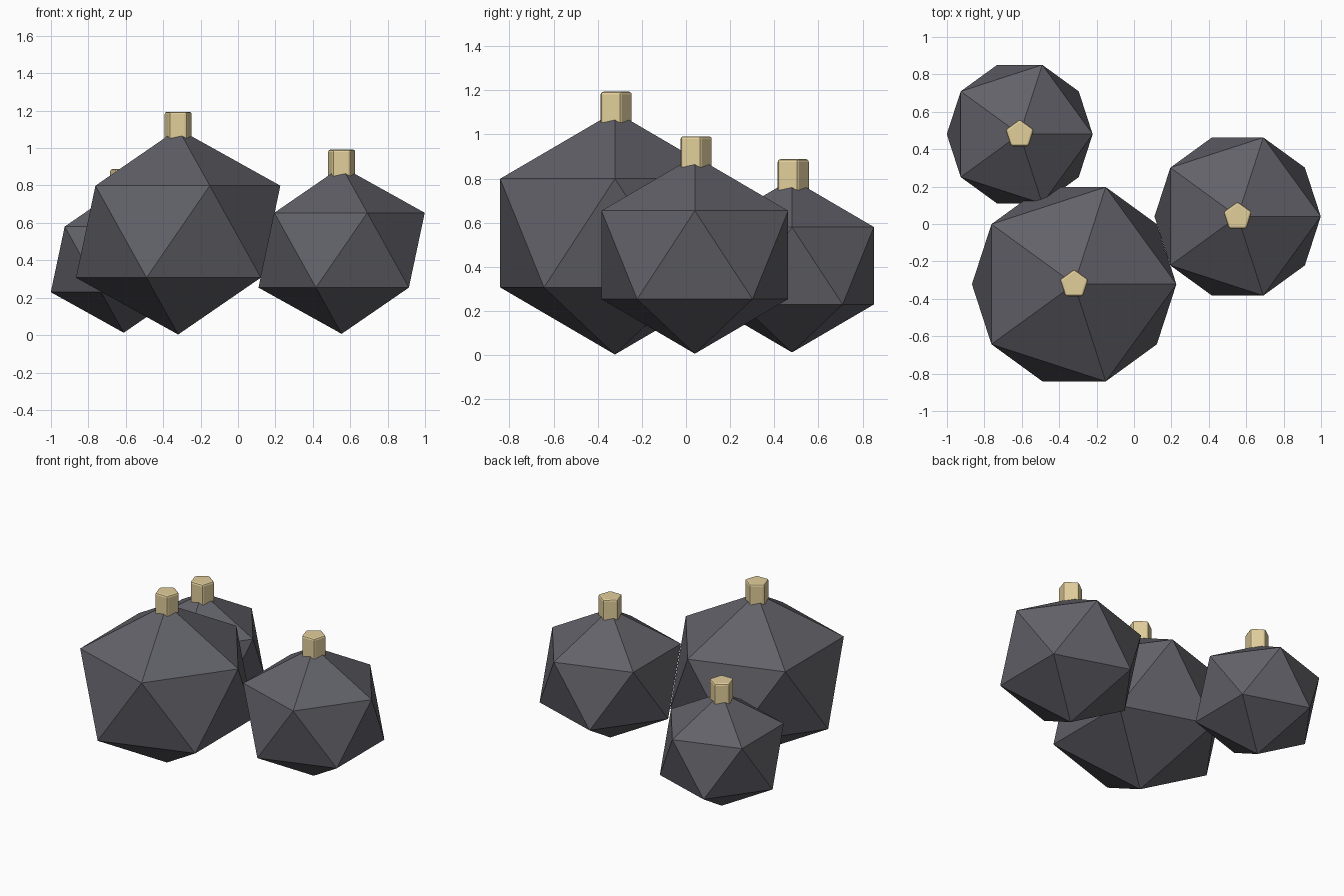
import bpy

if "Cube" in bpy.data.objects:
    bpy.data.objects.remove(bpy.data.objects["Cube"])


def material(name, color):
    m = bpy.data.materials.new(name)
    m.diffuse_color = color
    m.use_nodes = True
    m.node_tree.nodes["Principled BSDF"].inputs["Base Color"].default_value = m.diffuse_color
    return m


body_mat = material("charcoal", (0.12, 0.12, 0.14, 1))
stem_mat = material("tan", (0.76, 0.62, 0.33, 1))


def nut(label, x, y, z, radius):
    # Faceted body, slightly squashed
    bpy.ops.mesh.primitive_ico_sphere_add(subdivisions=1, radius=radius, location=(x, y, z))
    body = bpy.context.object
    body.name = label + "_body"
    body.scale.z = 0.9
    body.data.materials.append(body_mat)

    # Five-sided stem with softened edges, sunk into the top
    top = z + 0.9 * radius + 0.09
    depth = 0.16
    bpy.ops.mesh.primitive_cylinder_add(vertices=5, radius=0.08, depth=depth,
                                        location=(x, y, top - depth / 2))
    stem = bpy.context.object
    stem.name = label + "_stem"
    stem.data.materials.append(stem_mat)
    bevel = stem.modifiers.new("soft_edges", "BEVEL")
    bevel.width = 0.012
    bevel.segments = 2


# Cluster of three
nut("large", -0.32, -0.322, 0.553, 0.611)
nut("medium", 0.554, 0.04, 0.454, 0.497)
nut("small", -0.611, 0.48, 0.405, 0.436)
